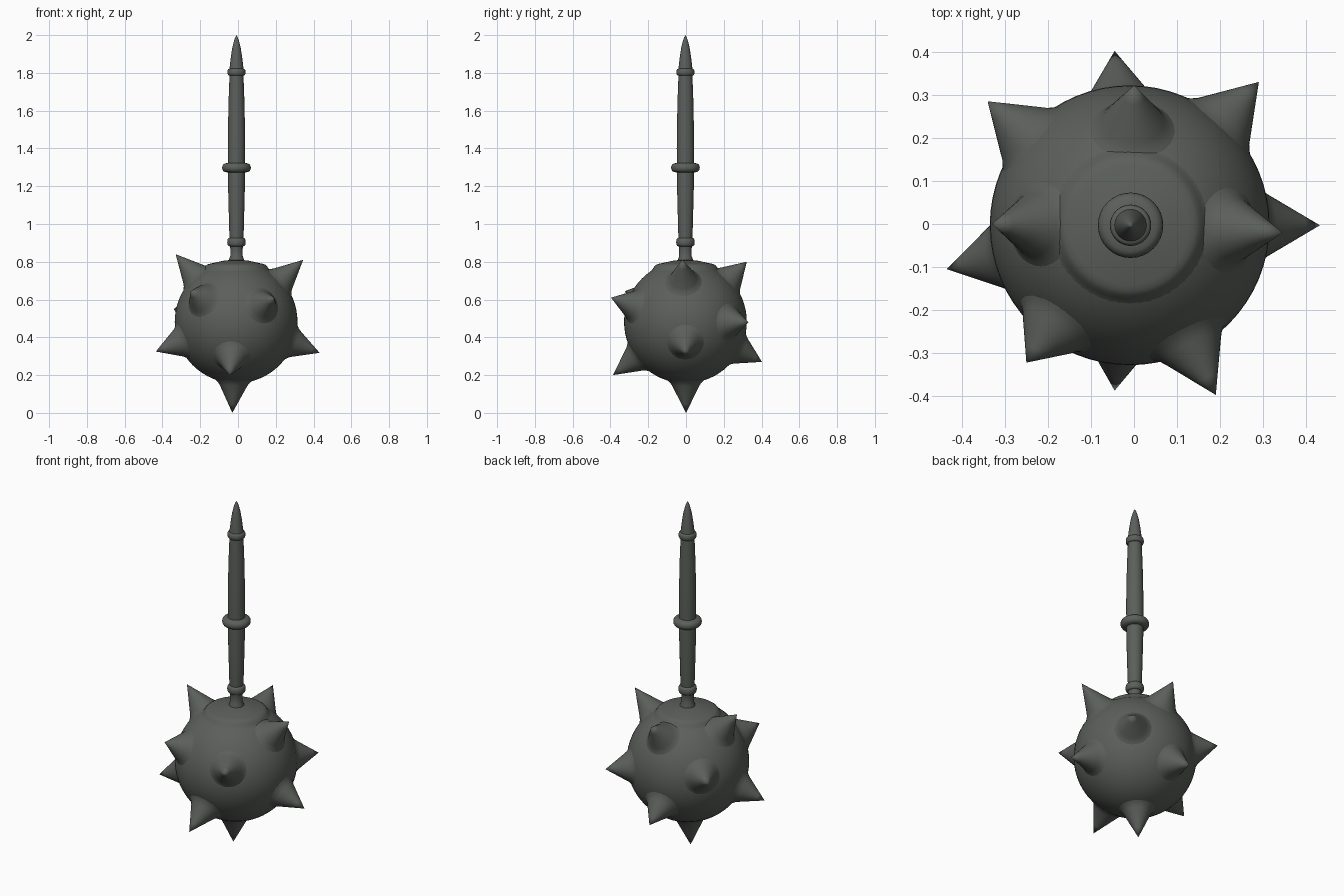
import bpy, bmesh, math
from mathutils import Vector

if "Cube" in bpy.data.objects:
    bpy.data.objects.remove(bpy.data.objects["Cube"])

CENTRE = Vector((-0.01, -0.003, 0.482))
RADIUS = 0.325

# Dark iron colour
iron = bpy.data.materials.new("dark_iron")
iron.diffuse_color = (0.105, 0.115, 0.105, 1)
iron.use_nodes = True
iron.node_tree.nodes["Principled BSDF"].inputs["Base Color"].default_value = iron.diffuse_color


def finish(obj, angle):
    """Apply the colour and smooth shading."""
    obj.data.materials.append(iron)
    bpy.ops.object.select_all(action='DESELECT')
    obj.select_set(True)
    bpy.context.view_layer.objects.active = obj
    bpy.ops.object.shade_smooth_by_angle(angle=math.radians(angle))


def lathe(name, profile, segments, origin=(0, 0, 0), direction=(0, 0, 1), angle=40):
    """Revolve (radius, height) points around an axis; zero radius closes to a point."""
    bm = bmesh.new()
    rings = []
    for r, h in profile:
        if r == 0:
            rings.append([bm.verts.new((0, 0, h))])
        else:
            rings.append([bm.verts.new((r * math.cos(2 * math.pi * i / segments),
                                        r * math.sin(2 * math.pi * i / segments), h))
                          for i in range(segments)])
    for a, b in zip(rings, rings[1:]):
        for i in range(segments):
            j = (i + 1) % segments
            if len(a) == 1:
                bm.faces.new((a[0], b[j], b[i]))
            elif len(b) == 1:
                bm.faces.new((a[i], a[j], b[0]))
            else:
                bm.faces.new((a[i], a[j], b[j], b[i]))
    # An open profile starts wide and is sunk into the head: face it outwards
    bmesh.ops.recalc_face_normals(bm, faces=bm.faces)
    mesh = bpy.data.meshes.new(name)
    bm.to_mesh(mesh)
    bm.free()
    obj = bpy.data.objects.new(name, mesh)
    bpy.context.collection.objects.link(obj)
    obj.location = origin
    obj.rotation_euler = Vector(direction).to_track_quat('Z', 'Y').to_euler()
    finish(obj, angle)
    return obj


def bead(z, half, base, bulge):
    """Rounded ring in a lathe profile."""
    return [(base + (bulge - base) * math.sin(math.pi * k / 8) ** 0.7 if 0 < k < 8 else base,
             z - half * math.cos(math.pi * k / 8)) for k in range(9)]


# Round head
bpy.ops.mesh.primitive_uv_sphere_add(segments=64, ring_count=32, radius=RADIUS, location=CENTRE)
head = bpy.context.object
head.name = "head"
finish(head, 60)

# Raised collar blended into the top of the head
lathe("collar", [(0.192, 0.742), (0.180, 0.753), (0.171, 0.765), (0.163, 0.778),
                 (0.152, 0.786), (0.138, 0.790), (0.105, 0.797), (0.06, 0.807), (0, 0.811)],
      48, (CENTRE.x, CENTRE.y, 0))

# Spikes, given by their tips and flared into the head
tips = [(-0.33, 0.0, 0.84), (0.345, -0.02, 0.81), (0.0, 0.322, 0.80),
        (0.19, -0.397, 0.61), (-0.25, -0.322, 0.645), (-0.34, 0.285, 0.55),
        (0.29, 0.33, 0.48), (0.432, -0.003, 0.318), (-0.435, -0.105, 0.325),
        (-0.045, -0.387, 0.20), (-0.045, 0.402, 0.27), (-0.03, 0.0, 0.0)]
for tip in tips:
    axis = Vector(tip) - CENTRE
    length = axis.length
    flare = [(0.102, 0.306), (0.091, 0.315), (0.081, 0.325), (0.073, 0.337)]
    taper = [(0.073 * (1 - t), 0.337 + (length - 0.337) * t) for t in (0.33, 0.67)]
    lathe("spike", flare + taper + [(0, length)], 32, CENTRE, axis)

# Handle with three beads and a pointed end
handle = [(0, 0.76), (0.042, 0.79), (0.040, 0.812), (0.033, 0.83), (0.033, 0.87)]
handle += bead(0.904, 0.022, 0.036, 0.049)
handle += [(0.038, 0.95), (0.042, 1.10), (0.045, 1.22)]
handle += bead(1.298, 0.025, 0.045, 0.076)
handle += [(0.046, 1.40), (0.045, 1.50), (0.042, 1.65)]
handle += bead(1.804, 0.018, 0.037, 0.048)
handle += [(0.034, 1.85), (0.029, 1.89), (0.022, 1.935), (0.013, 1.97), (0.006, 1.99), (0, 2.0)]
lathe("handle", handle, 32, (-0.008, -0.003, 0), angle=50)
